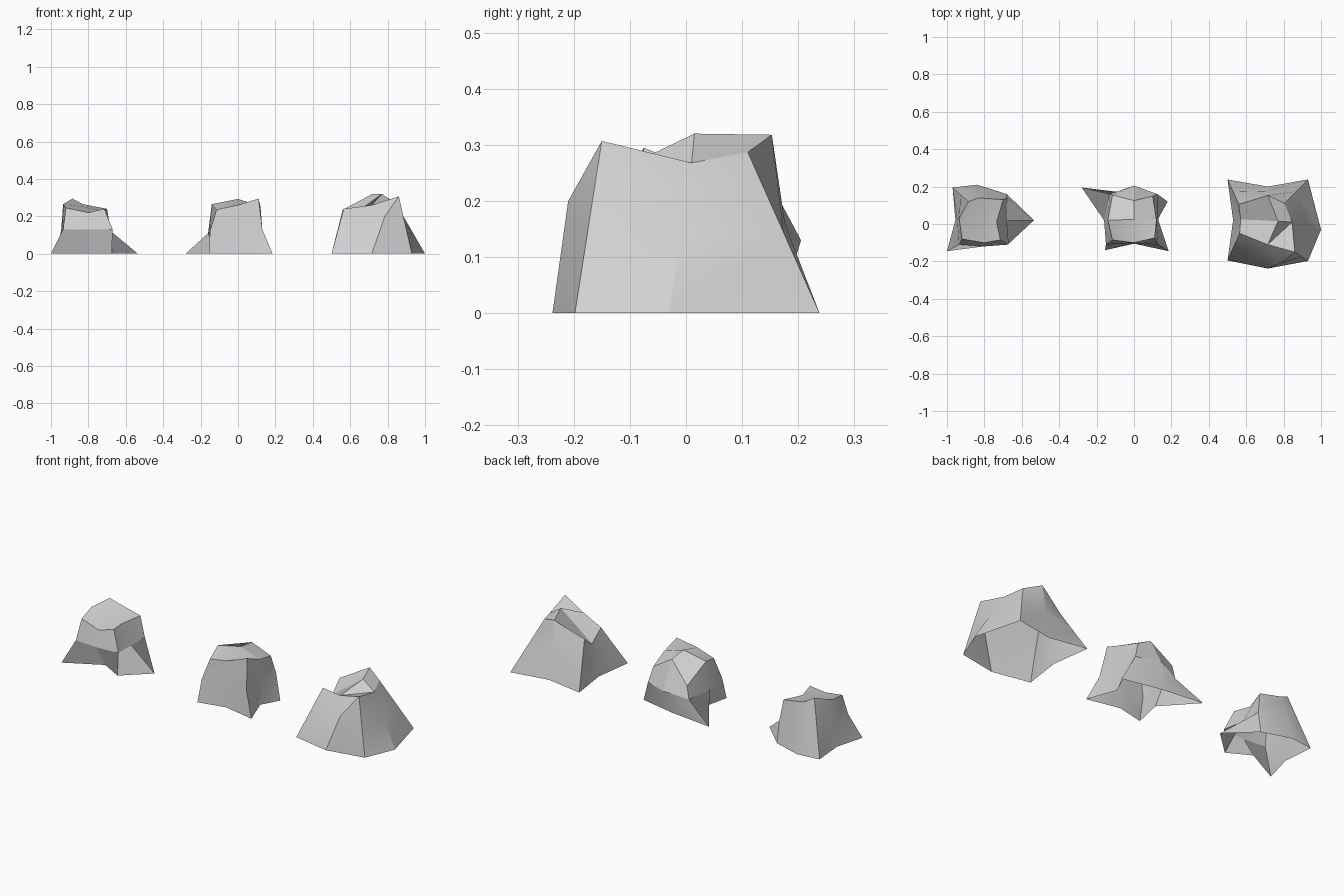
import bpy, bmesh, math
from mathutils import Vector

if "Cube" in bpy.data.objects:
    bpy.data.objects.remove(bpy.data.objects["Cube"])

stone = bpy.data.materials.new("light grey stone")
stone.diffuse_color = (0.64, 0.64, 0.64, 1)
stone.use_nodes = True
stone.node_tree.nodes["Principled BSDF"].inputs["Base Color"].default_value = stone.diffuse_color


def rock(name, base, top, peak, mid, creased=False):
    """Eight-point rings, from the front left corner anticlockwise:
    FL, F, FR, R, BR, B, BL, L. Waist points lie halfway unless given in mid.
    The underside is open."""
    base = [Vector((x, y, 0)) for x, y in base]
    top = [Vector(p) for p in top]
    waist = [Vector(mid[i]) if i in mid else (base[i] + top[i]) / 2 for i in range(8)]
    bm = bmesh.new()
    rings = [[bm.verts.new(p) for p in ring] for ring in (base, waist, top)]
    w, t = rings[1:]
    # sides
    for low, high in zip(rings, rings[1:]):
        for i in range(8):
            j = (i + 1) % 8
            if creased and i == 1 and low is w:
                # front ridge runs across to the front right corner
                bm.faces.new((w[1], w[2], t[2]))
                bm.faces.new((w[1], t[2], t[1]))
            else:
                bm.faces.new((low[i], low[j], high[j], high[i]))
    # top panels round the inner point
    centre = bm.verts.new(peak)
    for i in (0, 2, 4, 6):
        if creased and i == 2:
            bm.faces.new((t[1], t[2], t[3]))
            bm.faces.new((t[1], t[3], centre))
        else:
            bm.faces.new((t[i - 1], t[i], t[i + 1], centre))
    mesh = bpy.data.meshes.new(name)
    bm.to_mesh(mesh)
    bm.free()
    mesh.materials.append(stone)
    ob = bpy.data.objects.new(name, mesh)
    bpy.context.collection.objects.link(ob)
    bpy.ops.object.select_all(action='DESELECT')
    ob.select_set(True)
    bpy.context.view_layer.objects.active = ob
    bpy.ops.object.shade_smooth_by_angle(angle=math.radians(24))


# small rock with a pointed right foot
rock("left_rock",
     [(-1, -.145), (-.8, -.04), (-.675, -.11), (-.535, .02),
      (-.68, .16), (-.84, .21), (-.97, .195), (-.955, .02)],
     [(-.92, -.08, .245), (-.8, -.1, .22), (-.715, -.085, .24), (-.735, .01, .23),
      (-.7, .13, .24), (-.83, .14, .265), (-.885, .12, .295), (-.935, .03, .265)],
     (-.82, .02, .25),
     {0: (-.935, -.11, .13), 1: (-.805, -.12, .13), 2: (-.67, -.11, .13),
      3: (-.68, .02, .12), 4: (-.68, .14, .12), 7: (-.945, .02, .13)})

# small rock with a long back left foot
rock("middle_rock",
     [(-.155, -.14), (0, -.105), (.185, -.145), (.125, .02),
      (.18, .12), (-.03, .165), (-.28, .195), (-.12, .02)],
     [(-.115, -.085, .235), (0, -.1, .26), (.11, -.075, .295), (.12, .02, .255),
      (.1, .15, .22), (0, .125, .28), (-.115, .155, .17), (-.14, .02, .265)],
     (0, .025, .293),
     {0: (-.15, -.11, .12), 2: (.13, -.11, .13), 3: (.13, .02, .13),
      4: (.125, .16, .13), 5: (0, .205, .13), 6: (-.13, .16, .1), 7: (-.16, .02, .11)})

# broad rock
rock("right_rock",
     [(.5, -.195), (.715, -.238), (.93, -.198), (1, -.03),
      (.93, .238), (.715, .2), (.5, .238), (.53, .02)],
     [(.565, -.05, .24), (.715, -.11, .26), (.86, -.15, .307), (.845, .01, .268),
      (.805, .11, .287), (.715, .153, .318), (.56, .105, .235), (.57, .025, .175)],
     (.77, .015, .32),
     {1: (.785, -.21, .2)}, creased=True)
